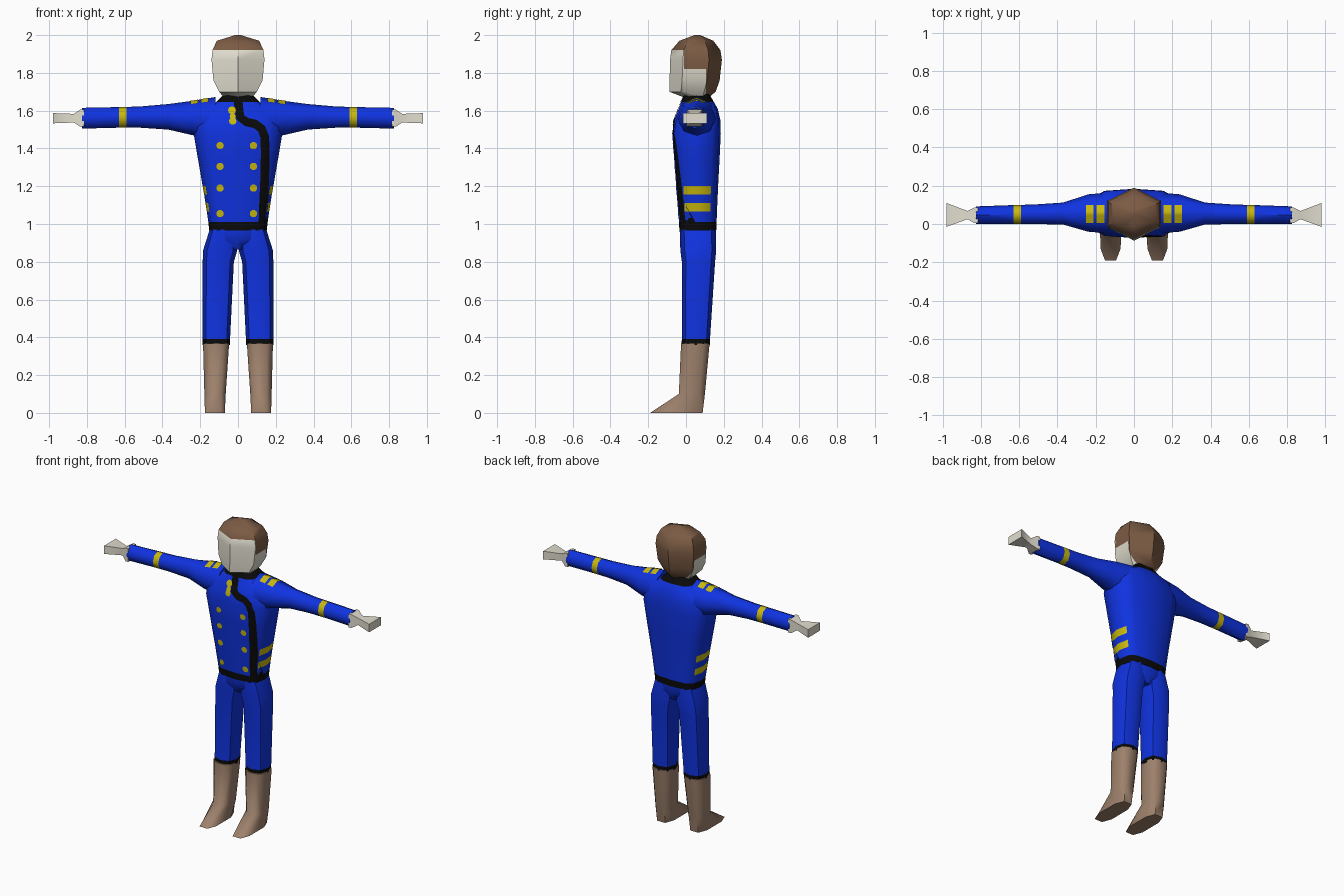
import bpy, bmesh, math
from mathutils import Vector
from mathutils.bvhtree import BVHTree

if "Cube" in bpy.data.objects:
    bpy.data.objects.remove(bpy.data.objects["Cube"])


def mat(name, rgb):
    m = bpy.data.materials.new(name)
    m.diffuse_color = (*rgb, 1)
    m.use_nodes = True
    m.node_tree.nodes["Principled BSDF"].inputs["Base Color"].default_value = m.diffuse_color
    return m


BLUE = mat("blue cloth", (0.005, 0.033, 0.75))
BLACK = mat("black trim", (0.003, 0.003, 0.003))
GOLD = mat("gold", (0.58, 0.48, 0.004))
SKIN = mat("pale skin", (0.75, 0.72, 0.62))
HAIR = mat("brown hair", (0.20, 0.105, 0.058))
BOOT = mat("tan leather", (0.34, 0.22, 0.15))


def finish(name, bm, mats, mirror=False):
    me = bpy.data.meshes.new(name)
    bm.to_mesh(me)
    bm.free()
    for m in mats:
        me.materials.append(m)
    me.polygons.foreach_set("use_smooth", [True] * len(me.polygons))
    me.set_sharp_from_angle(angle=math.radians(50))
    ob = bpy.data.objects.new(name, me)
    bpy.context.collection.objects.link(ob)
    if mirror:
        ob.modifiers.new("mirror", "MIRROR").use_mirror_merge = False
    return ob


def loft(name, rings, mats, axis="z", n=8, power=2, phase=0, rule=None, cuts=(), mirror=False):
    """Rings are (position, low, high, y low, y high); low/high is x for z lofts, z for x lofts."""
    bm = bmesh.new()
    pts = []
    for k in range(n):
        a = 2 * math.pi * (k + phase) / n
        c, s = math.cos(a), math.sin(a)
        pts.append((math.copysign(abs(c) ** (2 / power), c), math.copysign(abs(s) ** (2 / power), s)))
    mu, mv = max(p[0] for p in pts), max(p[1] for p in pts)
    loops = []
    for t, a0, a1, y0, y1 in rings:
        loop = []
        for u, v in pts:
            a = (a0 + a1) / 2 + u / mu * (a1 - a0) / 2
            y = (y0 + y1) / 2 + v / mv * (y1 - y0) / 2
            loop.append(bm.verts.new((a, y, t) if axis == "z" else (t, y, a)))
        loops.append(loop)
    for p, q in zip(loops, loops[1:]):
        for k in range(n):
            j = (k + 1) % n
            bm.faces.new((p[k], p[j], q[j], q[k]))
    bm.faces.new(loops[0])
    bm.faces.new(loops[-1])
    for co, no in cuts:
        bmesh.ops.bisect_plane(bm, geom=bm.verts[:] + bm.edges[:] + bm.faces[:], plane_co=co, plane_no=no)
    bmesh.ops.recalc_face_normals(bm, faces=bm.faces[:])
    bm.normal_update()
    if rule:
        for f in bm.faces:
            f.material_index = rule(f.calc_center_median(), f.normal)
    return finish(name, bm, mats, mirror)


def sym(rows):
    return [(z, -w, w, y0, y1) for z, w, y0, y1 in rows]


# Jacket body with belt, collar and side stripes
def jacket_rule(c, n):
    if c.z < 1.01 or c.z > 1.645:
        return 1
    stripe = 1.065 < c.z < 1.11 or 1.155 < c.z < 1.20
    return 2 if stripe and abs(n.x) > 0.75 else 0


jacket = loft("jacket", sym([
    (0.965, 0.152, -0.035, 0.160), (1.01, 0.157, -0.037, 0.162), (1.065, 0.165, -0.042, 0.164),
    (1.11, 0.172, -0.045, 0.166), (1.155, 0.179, -0.049, 0.168), (1.20, 0.187, -0.052, 0.170),
    (1.35, 0.213, -0.063, 0.178), (1.48, 0.235, -0.073, 0.184), (1.55, 0.228, -0.062, 0.182),
    (1.61, 0.195, -0.038, 0.168), (1.645, 0.115, -0.026, 0.148), (1.69, 0.072, -0.012, 0.122)]),
    [BLUE, BLACK, GOLD], n=12, power=3.3, rule=jacket_rule)

# Sleeves with a gold band
sleeve = loft("sleeves", [
    (0.12, 1.44, 1.672, -0.05, 0.165), (0.24, 1.47, 1.652, -0.04, 0.155), (0.37, 1.50, 1.635, -0.003, 0.112),
    (0.52, 1.51, 1.622, 0.0, 0.102), (0.59, 1.51, 1.62, 0.0, 0.10), (0.63, 1.51, 1.619, 0.0, 0.099),
    (0.825, 1.505, 1.615, 0.0, 0.092)],
    [BLUE, GOLD], axis="x", rule=lambda c, n: int(0.59 < c.x < 0.63), mirror=True)

# Hands
loft("hands", [(0.815, 1.515, 1.605, 0.005, 0.085), (0.835, 1.515, 1.605, 0.005, 0.085),
               (0.87, 1.537, 1.583, 0.025, 0.068), (0.98, 1.533, 1.587, -0.015, 0.11)],
     [SKIN], axis="x", n=4, phase=0.5, mirror=True)

# Trousers: seat and two legs with black hems
loft("trouser_seat", sym([(0.97, 0.15, -0.034, 0.158), (0.92, 0.155, -0.03, 0.155), (0.865, 0.04, 0.0, 0.13)]),
     [BLUE], n=12, power=3)
loft("trouser_legs", [
    (0.97, 0.01, 0.150, -0.033, 0.158), (0.86, 0.004, 0.185, -0.030, 0.160), (0.80, 0.022, 0.187, -0.022, 0.154),
    (0.39, 0.042, 0.187, -0.022, 0.127), (0.36, 0.042, 0.187, -0.024, 0.127)],
    [BLUE, BLACK], n=8, power=2.5, rule=lambda c, n: int(c.z < 0.389), mirror=True)

# Boots with sloping toes
loft("boots", [(0.368, 0.047, 0.185, -0.026, 0.125), (0.10, 0.065, 0.178, -0.038, 0.100),
               (0.0, 0.070, 0.175, -0.19, 0.088)],
     [BOOT], n=8, power=3, phase=0.5, mirror=True)


# Head with hair painted on the crown and back
def hair_rule(c, n):
    return int(c.z > 1.92 or (c.z > 1.82 and c.y > -0.01) or (c.y > 0.105 and n.z > -0.8))


loft("head", sym([
    (1.67, 0.075, -0.01, 0.12), (1.70, 0.10, -0.088, 0.157), (1.76, 0.13, -0.087, 0.178),
    (1.87, 0.14, -0.084, 0.190), (1.92, 0.135, -0.078, 0.182), (1.97, 0.112, -0.035, 0.145),
    (2.0, 0.015, 0.045, 0.075)]),
    [SKIN, HAIR], n=6, phase=0.5, rule=hair_rule,
    cuts=[((0, 0, 1.82), (0, 0, 1)), ((0, -0.01, 0), (0, 1, 0)), ((0, 0.105, 0), (0, 1, 0))])

# Surface that the thin trim is laid on
verts, polys = [], []
for ob in (jacket, sleeve):
    base = len(verts)
    verts += [v.co.copy() for v in ob.data.vertices]
    polys += [[base + i for i in p.vertices] for p in ob.data.polygons]
tree = BVHTree.FromPolygons(verts, polys)


def trim(name, grids, direction, m, lift=0.004, mirror=False):
    """Drop grids of points onto the clothes to make thin trim."""
    bm = bmesh.new()
    d = Vector(direction)
    for rows in grids:
        made = []
        for row in rows:
            line = []
            for p in row:
                hit = tree.ray_cast(Vector(p) - d, d)[0]
                line.append(bm.verts.new((hit if hit else Vector(p)) - d * lift))
            made.append(line)
        for p, q in zip(made, made[1:]):
            for k in range(len(p) - 1):
                bm.faces.new((p[k], p[k + 1], q[k + 1], q[k]))
    bmesh.ops.remove_doubles(bm, verts=bm.verts[:], dist=0.0005)
    bm.normal_update()
    for f in bm.faces:
        if f.normal.dot(d) > 0:
            f.normal_flip()
    return finish(name, bm, [m], mirror)


def disc(x, z, r):
    ring = [(x + r * math.cos(k * math.pi / 5), 0, z + r * math.sin(k * math.pi / 5)) for k in range(11)]
    return [[(x, 0, z)] * 11, ring]


# Buttons and collar clasp
spots = [(x, z, 0.02) for x in (-0.095, 0.082) for z in (1.055, 1.19, 1.305, 1.415)]
spots += [(-0.032, 1.602, 0.021), (-0.028, 1.57, 0.016), (-0.028, 1.545, 0.02)]
trim("buttons", [disc(*s) for s in spots], (0, 1, 0), GOLD, lift=0.006)

# Curved black lapel edging
path = [(0.0, 1.66), (0.005, 1.61), (0.012, 1.565), (0.045, 1.54), (0.09, 1.53), (0.125, 1.505),
        (0.142, 1.46), (0.144, 1.38), (0.142, 1.25), (0.136, 1.12), (0.132, 1.0)]
rows = []
for i, (x, z) in enumerate(path):
    a, b = path[max(i - 1, 0)], path[min(i + 1, len(path) - 1)]
    t = Vector((b[0] - a[0], b[1] - a[1])).normalized()
    rows.append([(x - t.y * w, 0, z + t.x * w) for w in (-0.023, -0.012, 0, 0.012, 0.023)])
fine = []
for p, q in zip(rows, rows[1:]):
    fine += [[Vector(u).lerp(Vector(v), k / 4) for u, v in zip(p, q)] for k in range(4)]
trim("lapel_edging", [fine + [rows[-1]]], (0, 1, 0), BLACK)

# Shoulder bars
bars = [[[(x0 + 0.01 * i, 0.005 + 0.0095 * j, 1.6) for j in range(11)] for i in range(5)] for x0 in (0.155, 0.212)]
trim("shoulder_bars", bars, (0, 0, -1), GOLD, mirror=True)
